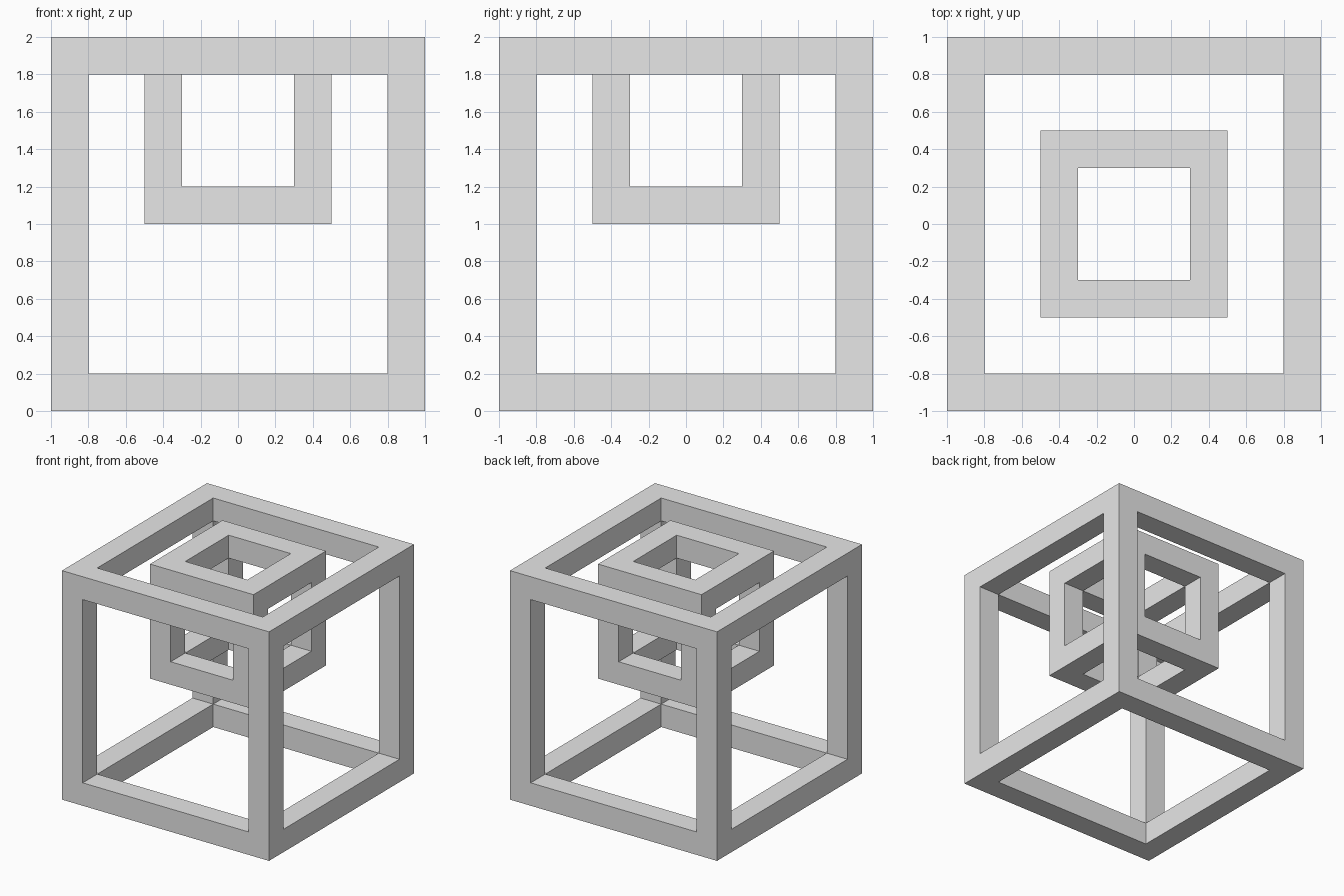
import bpy
import bmesh
from mathutils import Matrix

default_cube = bpy.data.objects.get("Cube")
if default_cube:
    bpy.data.objects.remove(default_cube, do_unlink=True)

# One plain grey for everything
grey = bpy.data.materials.new("light_grey")
grey.use_nodes = True
grey.diffuse_color = (0.8, 0.8, 0.8, 1)
grey.node_tree.nodes["Principled BSDF"].inputs["Base Color"].default_value = grey.diffuse_color

BAR = 0.2


def cube_frame(name, size, bottom):
    """Hollow cube made of square bars, open on all six sides."""
    bm = bmesh.new()
    bmesh.ops.create_cube(bm, size=size, matrix=Matrix.Translation((0, 0, bottom + size / 2)))
    sides = list(bm.faces)
    bmesh.ops.inset_individual(bm, faces=sides, thickness=BAR, use_even_offset=True)

    # Push each opening inward by one bar, then remove its cap
    caps = bmesh.ops.extrude_discrete_faces(bm, faces=sides)["faces"]
    bm.normal_update()
    for cap in caps:
        bmesh.ops.translate(bm, verts=cap.verts, vec=-BAR * cap.normal)
    bmesh.ops.delete(bm, geom=caps, context='FACES')

    # Join the opening walls at the inner corners
    bmesh.ops.remove_doubles(bm, verts=bm.verts, dist=0.001)
    bmesh.ops.recalc_face_normals(bm, faces=bm.faces)

    mesh = bpy.data.meshes.new(name)
    bm.to_mesh(mesh)
    bm.free()
    mesh.materials.append(grey)
    frame = bpy.data.objects.new(name, mesh)
    bpy.context.collection.objects.link(frame)
    return frame


# Large frame, and a half-size frame level with its top
cube_frame("outer_frame", 2, 0)
cube_frame("inner_frame", 1, 1)
